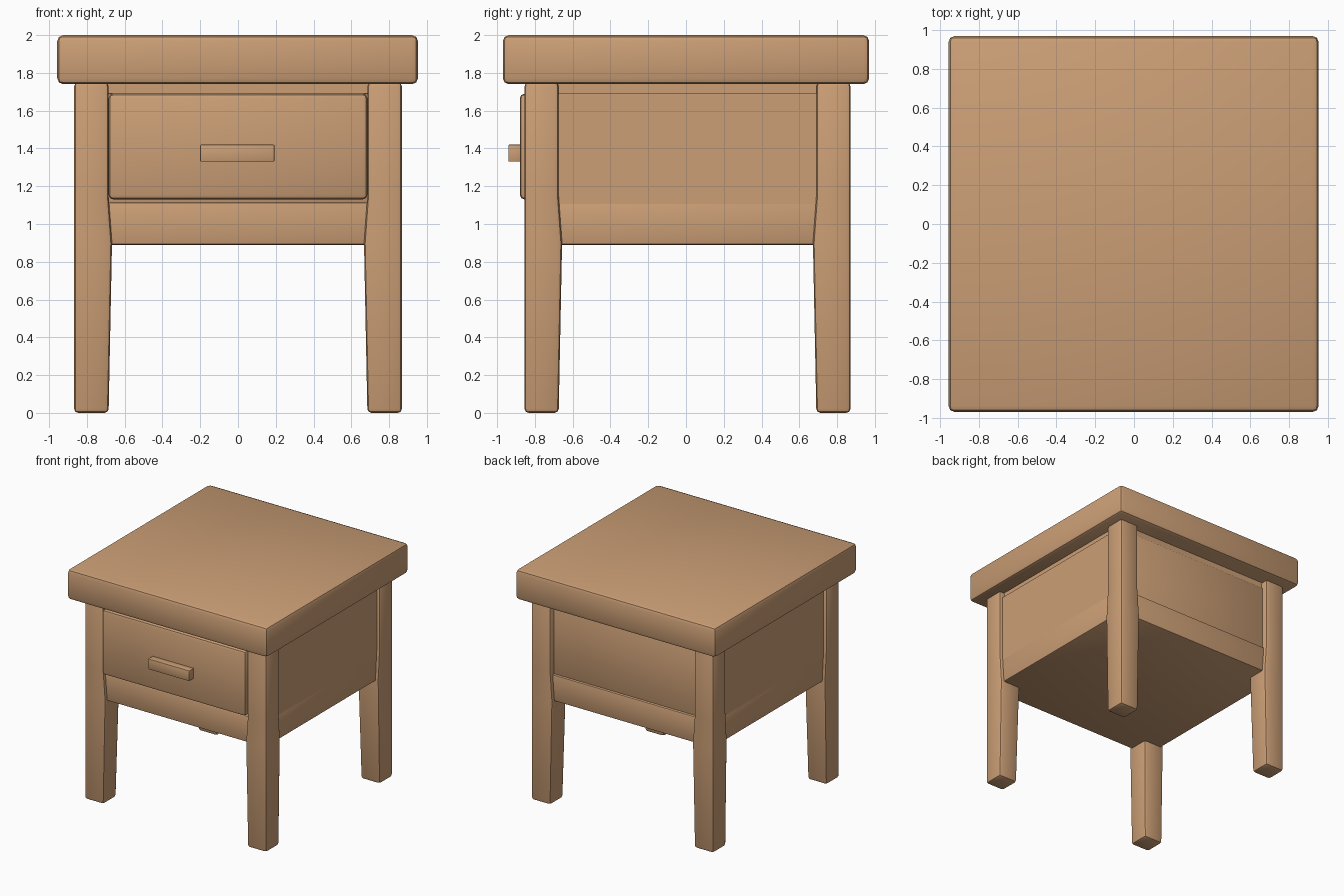
import bpy, bmesh

if "Cube" in bpy.data.objects:
    bpy.data.objects.remove(bpy.data.objects["Cube"])

wood = bpy.data.materials.new("warm_wood")
wood.diffuse_color = (0.60, 0.345, 0.18, 1)
wood.use_nodes = True
wood.node_tree.nodes["Principled BSDF"].inputs["Base Color"].default_value = wood.diffuse_color


def finish(name, bm, bevel=0.0, segments=2):
    bmesh.ops.recalc_face_normals(bm, faces=bm.faces)
    me = bpy.data.meshes.new(name)
    bm.to_mesh(me)
    bm.free()
    ob = bpy.data.objects.new(name, me)
    bpy.context.collection.objects.link(ob)
    me.materials.append(wood)
    bpy.ops.object.select_all(action='DESELECT')
    ob.select_set(True)
    bpy.context.view_layer.objects.active = ob
    if bevel:
        mod = ob.modifiers.new("soft_edges", 'BEVEL')
        mod.width = bevel
        mod.segments = segments
        bpy.ops.object.modifier_apply(modifier=mod.name)
    bpy.ops.object.shade_smooth_by_angle()
    return ob


def box(name, lo, hi, bevel=0.0, segments=2):
    bm = bmesh.new()
    bmesh.ops.create_cube(bm, size=1)
    for v in bm.verts:
        v.co = [lo[i] + (v.co[i] + 0.5) * (hi[i] - lo[i]) for i in range(3)]
    return finish(name, bm, bevel, segments)


def leg(name, sx, sy):
    """Square leg, straight outside, tapering inward below the cabinet."""
    bm = bmesh.new()
    out_x, out_y = 0.868, 0.863
    rings = []
    for z, inner in ((0, 0.685), (0.9, 0.667), (1.15, 0.685), (1.75, 0.685)):
        pts = ((out_x, out_y), (inner, out_y), (inner, inner - 0.003), (out_x, inner - 0.003))
        rings.append([bm.verts.new((sx * x, sy * y + 0.008, z)) for x, y in pts])
    for a, b in zip(rings, rings[1:]):
        for i in range(4):
            bm.faces.new((a[i], a[(i + 1) % 4], b[(i + 1) % 4], b[i]))
    bm.faces.new(rings[0])
    bm.faces.new(rings[-1])
    return finish(name, bm, 0.022)


# Table top and legs
box("table_top", (-0.957, -0.97, 1.74), (0.953, 0.97, 2.0), 0.032)
for sx, side in ((-1, "left"), (1, "right")):
    for sy, end in ((-1, "front"), (1, "back")):
        leg(f"{end}_{side}_leg", sx, sy)

# Cabinet: floor, side walls and rails around the front and back openings
box("cabinet_floor", (-0.84, -0.83, 0.89), (0.84, 0.84, 1.115), 0.01)
for sx, side in ((-1, "left"), (1, "right")):
    x0, x1 = sorted((sx * 0.70, sx * 0.84))
    box(f"{side}_wall", (x0, -0.80, 1.10), (x1, 0.82, 1.69))
box("top_apron", (-0.82, -0.80, 1.69), (0.82, 0.81, 1.75))

# Back panel and drawer
box("back_panel", (-0.70, 0.78, 1.11), (0.70, 0.82, 1.69), 0.008)
box("drawer_front", (-0.685, -0.88, 1.13), (0.685, -0.78, 1.69), 0.025)
box("drawer_handle", (-0.20, -0.94, 1.33), (0.193, -0.87, 1.42), 0.005)
